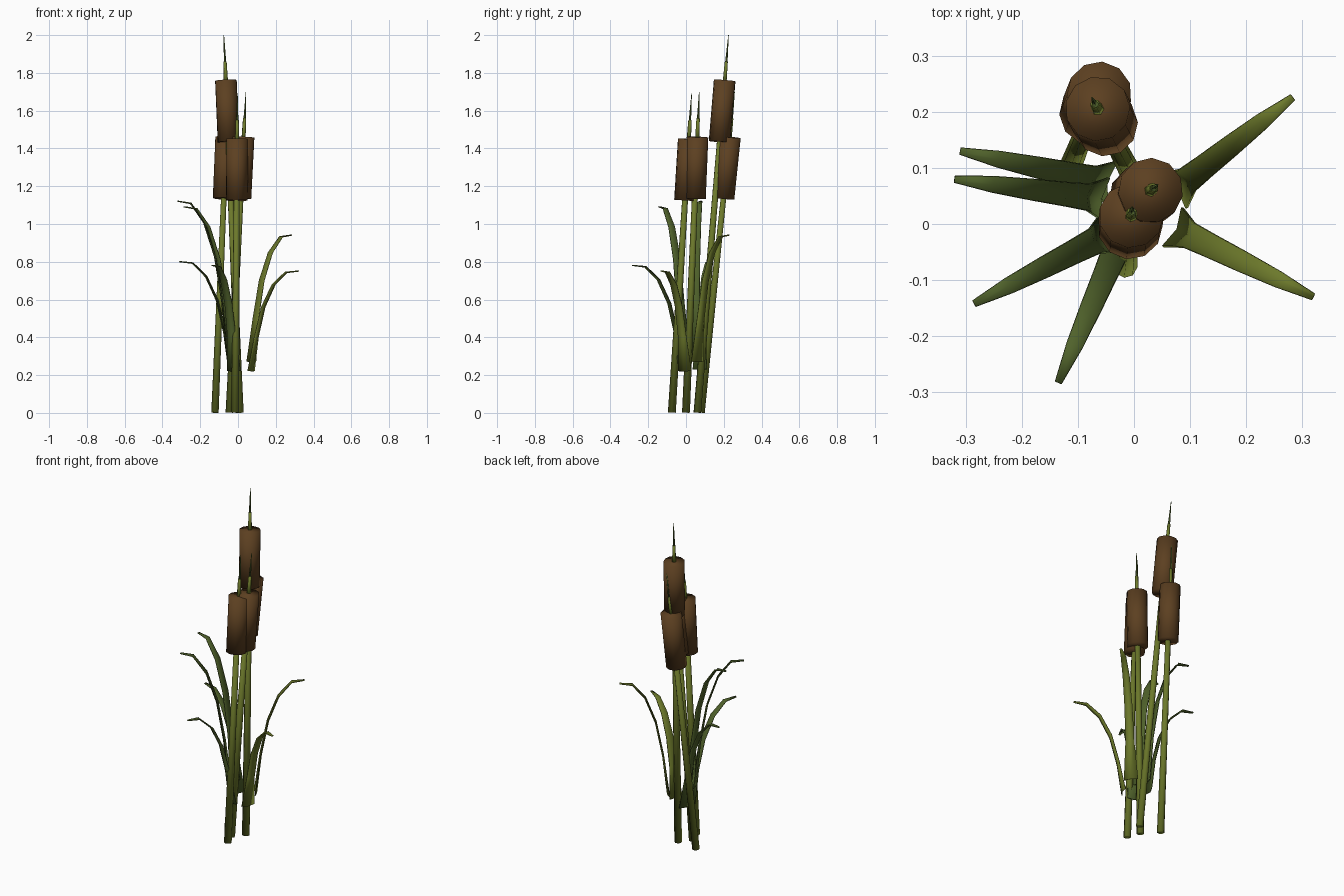
import bpy, bmesh
from mathutils import Vector, Matrix

cube = bpy.data.objects.get("Cube")
if cube:
    bpy.data.objects.remove(cube, do_unlink=True)


def material(name, rgb):
    m = bpy.data.materials.new(name)
    m.use_nodes = True
    m.diffuse_color = (*rgb, 1)
    bsdf = m.node_tree.nodes["Principled BSDF"]
    bsdf.inputs["Base Color"].default_value = (*rgb, 1)
    bsdf.inputs["Roughness"].default_value = 0.9
    return m


OLIVE = material("stem olive green", (0.15, 0.19, 0.024))
DARK = material("dark leaf green", (0.08, 0.122, 0.024))
BROWN = material("seed head brown", (0.108, 0.051, 0.015))


def finish(bm, name, mat):
    bmesh.ops.recalc_face_normals(bm, faces=bm.faces)
    mesh = bpy.data.meshes.new(name)
    bm.to_mesh(mesh)
    bm.free()
    mesh.materials.append(mat)
    mesh.shade_smooth()
    ob = bpy.data.objects.new(name, mesh)
    bpy.context.collection.objects.link(ob)
    return ob


def rod(name, a, b, r1, r2, sides, mat):
    """Tapered cylinder running from a to b."""
    axis = b - a
    place = Matrix.Translation((a + b) / 2) @ axis.to_track_quat("Z", "Y").to_matrix().to_4x4()
    bm = bmesh.new()
    bmesh.ops.create_cone(bm, cap_ends=True, segments=sides, radius1=r1, radius2=r2,
                          depth=axis.length, matrix=place)
    finish(bm, name, mat)


def cattail(label, base, tip):
    """Leaning stem with a fat seed head and a thin spike on top."""
    base, tip = Vector((*base, 0.002)), Vector(tip)

    def below(drop):
        return tip.lerp(base, drop / (tip.z - base.z))

    rod(label + "_stem", base, below(0.4), 0.021, 0.015, 8, OLIVE)
    rod(label + "_seed_head", below(0.565), below(0.24), 0.058, 0.058, 11, BROWN)
    rod(label + "_neck", below(0.26), below(0.14), 0.012, 0.009, 6, OLIVE)
    rod(label + "_spike", below(0.15), tip, 0.007, 0.0015, 5, DARK)


# Reach, rise and width along a blade
ARC = [(0, 0, 0.078), (0.1, 0.34, 0.048), (0.25, 0.64, 0.043),
       (0.47, 0.86, 0.038), (0.74, 0.985, 0.029), (1, 1, 0.012)]


def leaf(label, base, tip, mat):
    """Arching blade with a shallow fold along its middle."""
    base, tip = Vector(base), Vector(tip)
    run = tip - base
    flat = Vector((run.x, run.y, 0))
    side = Vector((-run.y, run.x, 0)).normalized()
    bm = bmesh.new()
    rows = []
    for i, (reach, rise, width) in enumerate(ARC):
        mid = base + flat * reach + Vector((0, 0, run.z * rise))
        # The fold opens toward the inside of the arc
        before, after = ARC[max(i - 1, 0)], ARC[min(i + 1, len(ARC) - 1)]
        along = flat * (after[0] - before[0]) + Vector((0, 0, run.z * (after[1] - before[1])))
        inward = along.cross(side).normalized()
        rows.append([bm.verts.new(mid + side * width * s / 2 + inward * width * 0.13 * abs(s))
                     for s in (-1, 0, 1)])
    for r, q in zip(rows, rows[1:]):
        for j in (0, 1):
            bm.faces.new((r[j], r[j + 1], q[j + 1], q[j]))
    thick = finish(bm, label + "_leaf", mat).modifiers.new("thickness", "SOLIDIFY")
    thick.thickness = 0.005
    thick.offset = 0


# Four flowering stems
cattail("tall", (0.01, 0.06), (-0.075, 0.225, 2.0))
cattail("rear", (-0.122, 0.08), (-0.052, 0.257, 1.70))
cattail("left", (-0.045, 0.0), (0.042, 0.07, 1.70))
cattail("front", (-0.015, -0.075), (-0.003, 0.03, 1.69))

# Six blades fanning outward
leaf("right_rear", (-0.05, 0.075, 0.23), (-0.31, 0.13, 0.80), DARK)
leaf("right_middle", (-0.06, 0.045, 0.31), (-0.32, 0.08, 1.12), DARK)
leaf("right_front", (-0.05, -0.02, 0.32), (-0.285, -0.142, 1.09), DARK)
leaf("front", (-0.025, -0.03, 0.22), (-0.135, -0.283, 0.78), DARK)
leaf("left_front", (0.078, -0.01, 0.22), (0.32, -0.13, 0.75), OLIVE)
leaf("left_rear", (0.078, 0.065, 0.27), (0.283, 0.226, 0.94), OLIVE)
